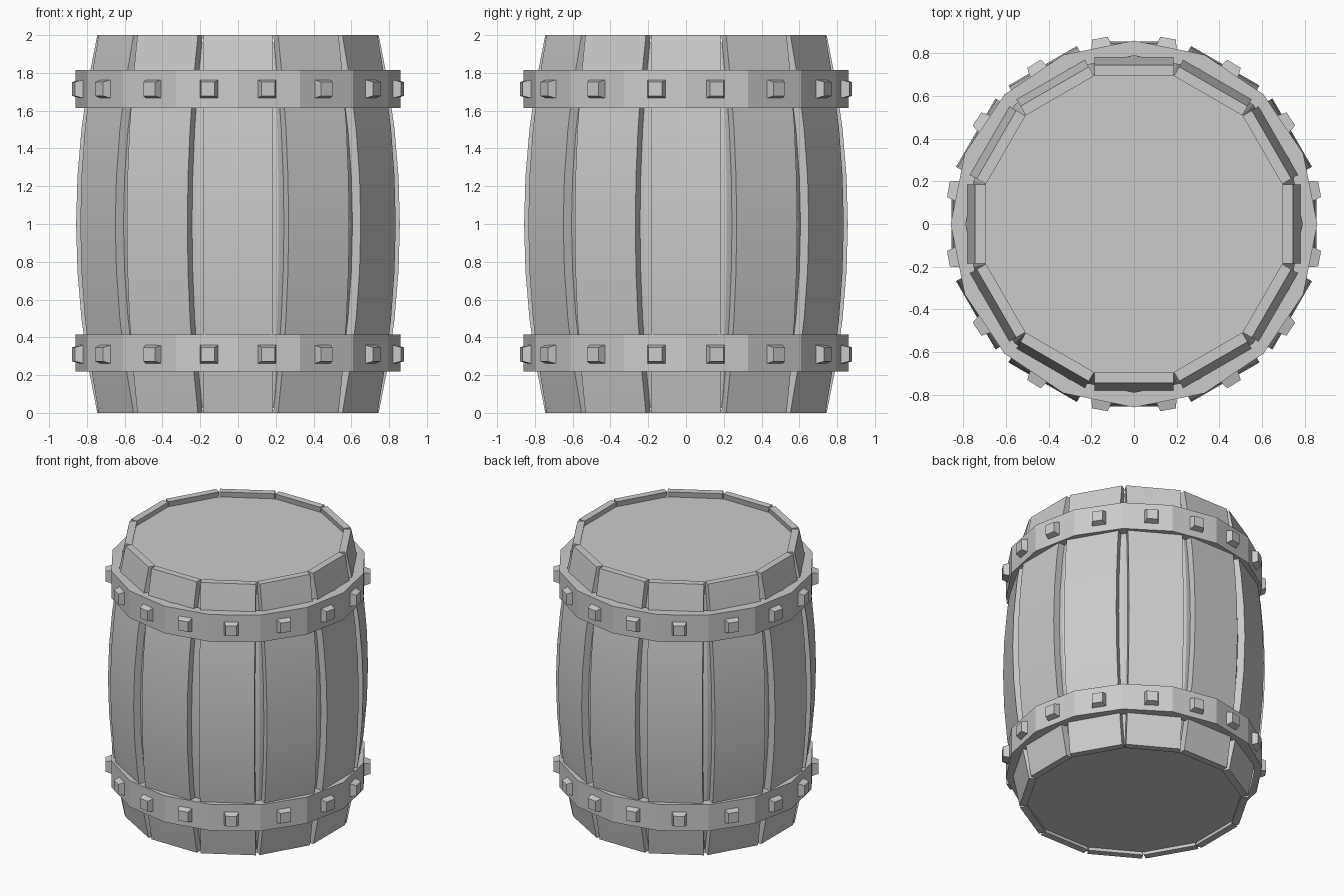
import bpy, bmesh
from math import sin, cos, pi, radians
from mathutils import Matrix, Vector

if "Cube" in bpy.data.objects:
    bpy.data.objects.remove(bpy.data.objects["Cube"])


def finish(name, bm, smooth=True):
    bmesh.ops.recalc_face_normals(bm, faces=bm.faces)
    me = bpy.data.meshes.new(name)
    bm.to_mesh(me)
    bm.free()
    ob = bpy.data.objects.new(name, me)
    bpy.context.collection.objects.link(ob)
    if smooth:
        bpy.ops.object.select_all(action='DESELECT')
        ob.select_set(True)
        bpy.context.view_layer.objects.active = ob
        bpy.ops.object.shade_smooth_by_angle(angle=radians(15))
    return ob


def bulge(z):
    """Outer distance of a stave from the axis at height z."""
    return 0.857 - 0.112 * (z - 1) ** 2


def skin(bm, rings, closed=False):
    """Join rings of points with quads; cap the ends unless closed."""
    vs = [[bm.verts.new(p) for p in r] for r in rings]
    n = len(vs[0])
    pairs = list(zip(vs, vs[1:])) + ([(vs[-1], vs[0])] if closed else [])
    for a, b in pairs:
        for i in range(n):
            j = (i + 1) % n
            bm.faces.new((a[i], a[j], b[j], b[i]))
    if not closed:
        bm.faces.new(vs[0])
        bm.faces.new(vs[-1])


# Twelve bowed staves of constant width
STAVE_W, THICK, SEG = 0.185, 0.05, 8
for k in range(12):
    bm = bmesh.new()
    rings = []
    for i in range(SEG + 1):
        z = 2 * i / SEG
        r = bulge(z)
        rings.append([(-STAVE_W, -r, z), (STAVE_W, -r, z),
                      (STAVE_W, -r + THICK, z), (-STAVE_W, -r + THICK, z)])
    skin(bm, rings)
    bm.transform(Matrix.Rotation(k * pi / 6, 4, 'Z'))
    finish(f"stave_{k + 1}", bm)


# Inner body: closes the gaps and forms the recessed heads
bm = bmesh.new()
rings = []
for i in range(SEG + 1):
    z = 0.025 + (1.96 - 0.025) * i / SEG
    r = (bulge(z) - THICK - 0.002) / cos(pi / 12)
    rings.append([(r * cos((j + 0.5) * pi / 6), r * sin((j + 0.5) * pi / 6), z)
                  for j in range(12)])
skin(bm, rings)
finish("inner_body", bm)


# Two sixteen-sided hoops
def hoop(name, z0, z1):
    bm = bmesh.new()
    section = [(0.79, z0), (0.86, z0), (0.86, z1), (0.79, z1)]
    skin(bm, [[(r * cos(j * pi / 8), r * sin(j * pi / 8), z) for j in range(16)]
              for r, z in section], closed=True)
    finish(name, bm, smooth=False)


# Tapered studs, mirrored around the hoop
def studs(name, z):
    bm = bmesh.new()
    quarter = [10.4, 32, 56.2, 79.4]
    for a in quarter + [180 - q for q in quarter]:
        for s in (1, -1):
            turn = Matrix.Rotation(radians(a * s), 3, 'Z')
            skin(bm, [[turn @ Vector((x * h, -r, z + y * h))
                       for x, y in ((-1, -1), (1, -1), (1, 1), (-1, 1))]
                      for r, h in ((0.83, 0.052), (0.886, 0.037))])
    finish(name, bm, smooth=False)


hoop("lower_hoop", 0.22, 0.415)
hoop("upper_hoop", 1.615, 1.815)
studs("lower_studs", 0.31)
studs("upper_studs", 1.715)
